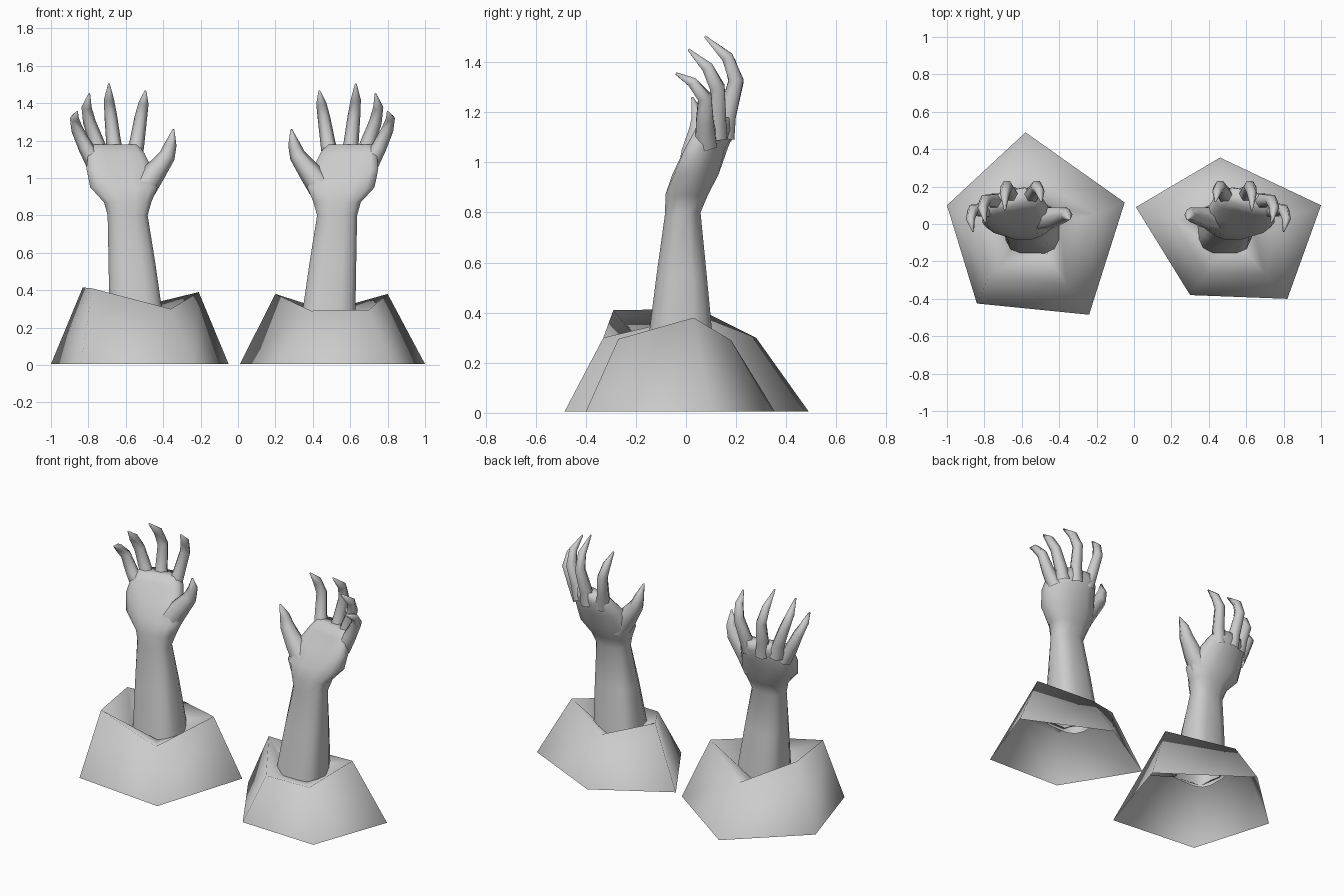
import bpy, bmesh, math
from mathutils import Vector

if "Cube" in bpy.data.objects:
    bpy.data.objects.remove(bpy.data.objects["Cube"])

GREY = (0.6, 0.6, 0.6, 1)
clay = bpy.data.materials.new("plain_grey")
clay.use_nodes = True
clay.diffuse_color = GREY
clay.node_tree.nodes["Principled BSDF"].inputs["Base Color"].default_value = GREY


def loft(name, rings, flip=False, cap=False, smooth_angle=180):
    """Skin a stack of equal-length point rings."""
    bm = bmesh.new()
    rows = [[bm.verts.new(p) for p in ring] for ring in rings]
    n = len(rows[0])
    for a, b in zip(rows, rows[1:]):
        for i in range(n):
            j = (i + 1) % n
            bm.faces.new((a[i], a[j], b[j], b[i]))
    if cap:
        bm.faces.new(rows[-1])
    if flip:
        bmesh.ops.reverse_faces(bm, faces=bm.faces[:])
    mesh = bpy.data.meshes.new(name)
    bm.to_mesh(mesh)
    bm.free()
    mesh.materials.append(clay)
    obj = bpy.data.objects.new(name, mesh)
    bpy.context.collection.objects.link(obj)
    bpy.ops.object.select_all(action='DESELECT')
    obj.select_set(True)
    bpy.context.view_layer.objects.active = obj
    bpy.ops.object.shade_smooth_by_angle(angle=math.radians(smooth_angle))
    return obj


# Forearm and palm sections: z, x range, y range, cupping, slant, squareness
ARM = [
    (0.24, 0.335, 0.63, -0.16, 0.115, 0, 0, 0.6),
    (0.55, 0.38, 0.635, -0.12, 0.085, 0, 0, 0.65),
    (0.80, 0.42, 0.64, -0.085, 0.06, 0, 0, 0.8),
    (0.87, 0.40, 0.66, -0.085, 0.09, 0, 0, 0.8),
    (0.95, 0.365, 0.735, -0.055, 0.135, 0.8, 0, 0.8),
    (1.05, 0.395, 0.755, 0.01, 0.165, 1.2, 0.1, 0.8),
    (1.13, 0.435, 0.745, 0.065, 0.19, 1.2, 0.2, 0.7),
    (1.18, 0.47, 0.72, 0.10, 0.185, 1.2, 0.2, 0.7),
]

# Digit centre lines: x, y, z, radius
DIGITS = {
    "index_finger": [(0.50, 0.14, 1.10, 0.05), (0.48, 0.165, 1.19, 0.04),
                     (0.46, 0.20, 1.32, 0.034), (0.445, 0.175, 1.40, 0.027),
                     (0.435, 0.12, 1.465, 0.005)],
    "middle_finger": [(0.595, 0.15, 1.10, 0.05), (0.605, 0.165, 1.19, 0.04),
                      (0.62, 0.20, 1.33, 0.034), (0.63, 0.165, 1.42, 0.027),
                      (0.63, 0.075, 1.503, 0.005)],
    "ring_finger": [(0.67, 0.12, 1.10, 0.05), (0.695, 0.125, 1.19, 0.04),
                    (0.735, 0.125, 1.30, 0.034), (0.75, 0.085, 1.38, 0.027),
                    (0.735, 0.01, 1.45, 0.005)],
    "little_finger": [(0.70, 0.08, 1.07, 0.05), (0.755, 0.075, 1.165, 0.04),
                      (0.80, 0.075, 1.26, 0.032), (0.815, 0.025, 1.32, 0.024),
                      (0.80, -0.04, 1.355, 0.005)],
    "thumb": [(0.46, 0.03, 0.93, 0.075), (0.385, 0.035, 1.03, 0.06),
              (0.318, 0.05, 1.12, 0.044), (0.30, 0.05, 1.18, 0.032),
              (0.285, 0.025, 1.26, 0.005)],
}


def arm_ring(z, x0, x1, y0, y1, cup, slant, power):
    ring = []
    for k in range(12):
        a = math.tau * (k + 0.5) / 12
        c, s = math.cos(a), math.sin(a)
        x = (x0 + x1) / 2 + (x1 - x0) / 2 * math.copysign(abs(c) ** power, c)
        y = (y0 + y1) / 2 + (y1 - y0) / 2 * math.copysign(abs(s) ** power, s)
        u = x - (x0 + x1) / 2
        ring.append(Vector((x, y - cup * u * u - slant * u, z)))
    return ring


def digit_rings(path):
    pts = [Vector(p[:3]) for p in path]
    rings = []
    for i, p in enumerate(path):
        way = (pts[min(i + 1, len(pts) - 1)] - pts[max(i - 1, 0)]).normalized()
        side = Vector((0, 1, 0)).cross(way).normalized()
        front = way.cross(side)
        rings.append([pts[i] + p[3] * (side * math.cos(math.tau * k / 6)
                      + front * math.sin(math.tau * k / 6)) for k in range(6)])
    return rings


def place(rings, left):
    """Keep the rings, or mirror them across to the other arm."""
    return [[(-0.06 - p.x, p.y, p.z) if not left else tuple(p) for p in r] for r in rings]


for side, left in (("left", True), ("right", False)):
    parts = [loft(side + "_arm", place([arm_ring(*s) for s in ARM], left), not left, True)]
    for name, path in DIGITS.items():
        parts.append(loft(side + "_" + name, place(digit_rings(path), left), not left, True))

# Broken ground mounds: pentagon foot, uneven rim, hollow falling to the arm
MOUNDS = {
    "left_mound": ([(0.01, 0.09), (0.30, -0.38), (0.82, -0.40), (1.0, 0.10), (0.46, 0.355)],
                   [(0.20, 0.03, 0.38), (0.39, -0.27, 0.29), (0.70, -0.27, 0.295),
                    (0.80, 0.03, 0.38), (0.48, 0.18, 0.29)], (0.49, -0.02)),
    "right_mound": ([(-1.0, 0.10), (-0.84, -0.425), (-0.24, -0.485), (-0.05, 0.115), (-0.58, 0.49)],
                    [(-0.83, 0.05, 0.415), (-0.78, -0.29, 0.41), (-0.36, -0.33, 0.30),
                     (-0.21, 0.05, 0.39), (-0.58, 0.28, 0.30)], (-0.55, -0.02)),
}
for name, (foot, rim, centre) in MOUNDS.items():
    base = [(x, y, 0.005) for x, y in foot]
    hollow = [(centre[0] + (x - centre[0]) * 0.45, centre[1] + (y - centre[1]) * 0.45, 0.25)
              for x, y, z in rim]
    loft(name, [base, rim, hollow])
